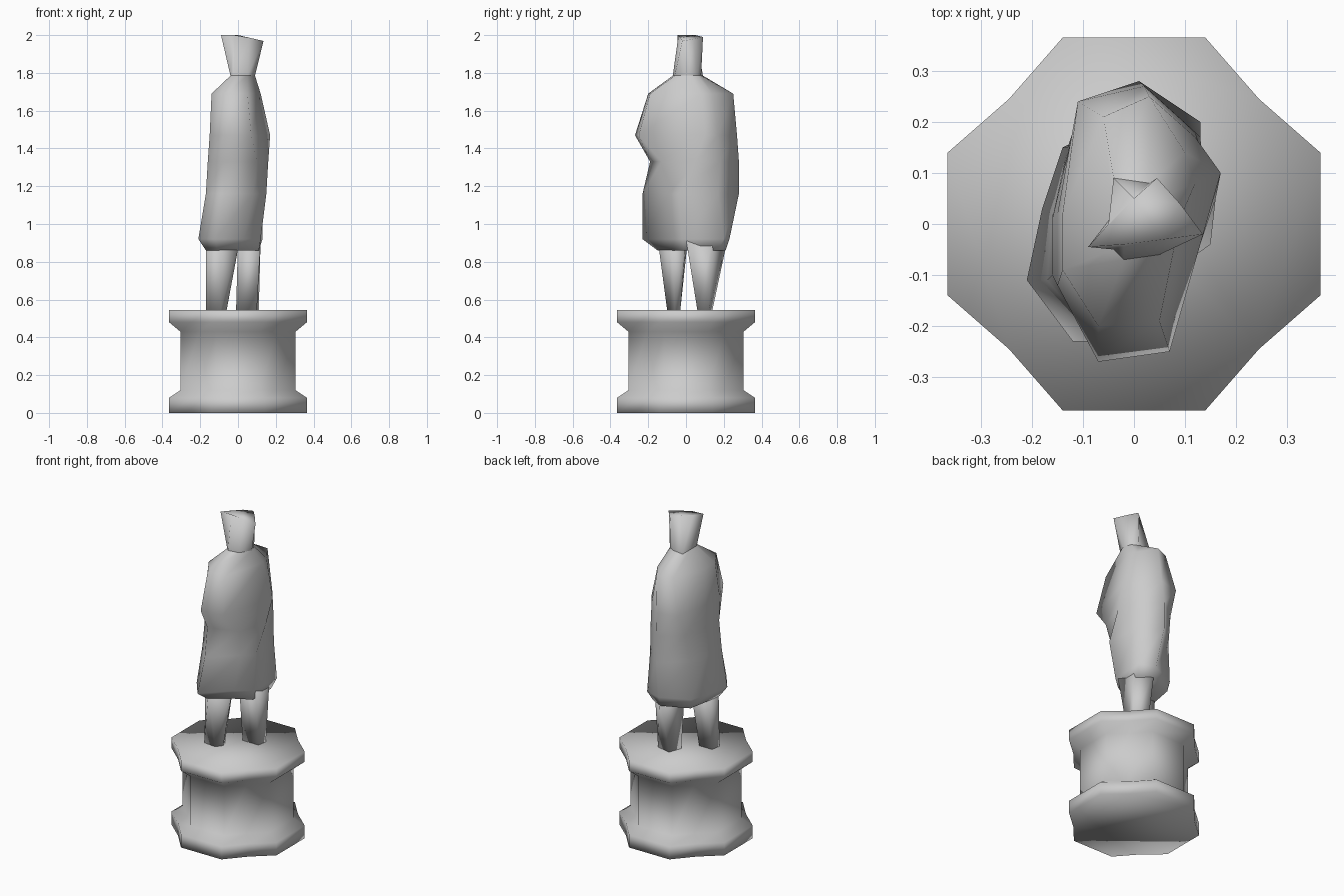
import bpy, bmesh, math
from mathutils import Matrix, Vector

cube = bpy.data.objects.get("Cube")
if cube:
    bpy.data.objects.remove(cube, do_unlink=True)

stone = bpy.data.materials.new("grey stone")
stone.use_nodes = True
stone.diffuse_color = (0.6, 0.6, 0.6, 1)
stone.node_tree.nodes["Principled BSDF"].inputs["Base Color"].default_value = stone.diffuse_color


def loft(name, rings, bottom=True, top=True):
    """Skin a stack of counter-clockwise rings of 3D points, with optional end caps."""
    bm = bmesh.new()
    loops = [[bm.verts.new(point) for point in ring] for ring in rings]
    for lower, upper in zip(loops, loops[1:]):
        count = len(lower)
        for i in range(count):
            j = (i + 1) % count
            bm.faces.new((lower[i], lower[j], upper[j], upper[i]))
    if bottom:
        bm.faces.new(loops[0][::-1])
    if top:
        bm.faces.new(loops[-1])
    for face in bm.faces:
        face.smooth = True
    mesh = bpy.data.meshes.new(name)
    bm.to_mesh(mesh)
    bm.free()
    mesh.materials.append(stone)
    obj = bpy.data.objects.new(name, mesh)
    bpy.context.collection.objects.link(obj)
    return obj


def ring(height, *points):
    """A ring at one height, with its points given in hundredths."""
    return [Vector((x / 100, y / 100, height)) for x, y in points]


# Pedestal: a twelve-cornered outline with pinched diagonals, flared at both ends
corner = ring(0, (36.5, -14), (36.5, 14), (24.5, 24.5))
outline = [Matrix.Rotation(math.pi / 2 * turn, 3, "Z") @ point
           for turn in range(4) for point in corner]
profile = [(0, 1), (0.08, 1), (0.12, 0.835), (0.43, 0.835), (0.48, 1), (0.545, 1)]
loft("pedestal", [[point * scale + Vector((0, 0, height)) for point in outline]
                  for height, scale in profile])

# Long coat: tucked hem, skirt, hips, waist, bent elbow, shoulders and collar
collar = ring(1.785, (9, 1), (7, 6), (3, 8), (-4, 9), (-4, 2), (-4, -5), (-2, -7), (5, -6))
coat = [
    ring(0.86, (11, -1), (11, 17), (3, 21), (-13, 14), (-15, 3), (-17, -9), (-11, -15), (0, -7)),
    ring(0.92, (12, -2), (13, 20), (3, 23), (-14, 15), (-18, 3), (-21, -11), (-12, -23), (3, -8)),
    ring(1.16, (15, -4), (13, 17), (1, 28), (-13, 15), (-16, 2), (-17, -11), (-7, -23), (8, -9)),
    ring(1.33, (16, 5), (12, 18), (1, 28), (-12, 18), (-16, 1), (-16, -10), (-8, -19), (10, -13)),
    ring(1.47, (17, 10), (12, 17), (2, 27), (-11, 24), (-15, 2), (-15, -12), (-7, -27), (7, -25)),
    ring(1.69, (12, 8), (10, 14), (3, 25), (-6, 21), (-14, 2), (-14, -9), (-7, -20), (5, -19)),
    collar,
]
loft("coat", coat, top=False)

# Head: twists into a three-cornered crown that dips on one side
crown = ring(2, (13.5, -2), (9, 4), (4.5, 9), (0, 5), (-5, 0), (-9, -4.5), (-2, -4), (6, -3))
for point in crown:
    point.z -= 0.03 * max(0, point.x / 0.13)
loft("head", [collar, crown], bottom=False)

# Legs: wide under the coat, narrow at the feet, one a step ahead
loft("front_leg", [
    ring(0.545, (-17, -9), (-9, -10), (-6, -6), (-7, -3), (-16, -3)),
    ring(0.92, (-17, -8), (-10, -15), (1, -7), (-3, 0), (-15, 1)),
])
loft("back_leg", [
    ring(0.545, (-1, 6), (10, 6), (11, 12), (2, 14)),
    ring(0.92, (0, 1), (12, 0), (12, 14), (3, 22)),
])
